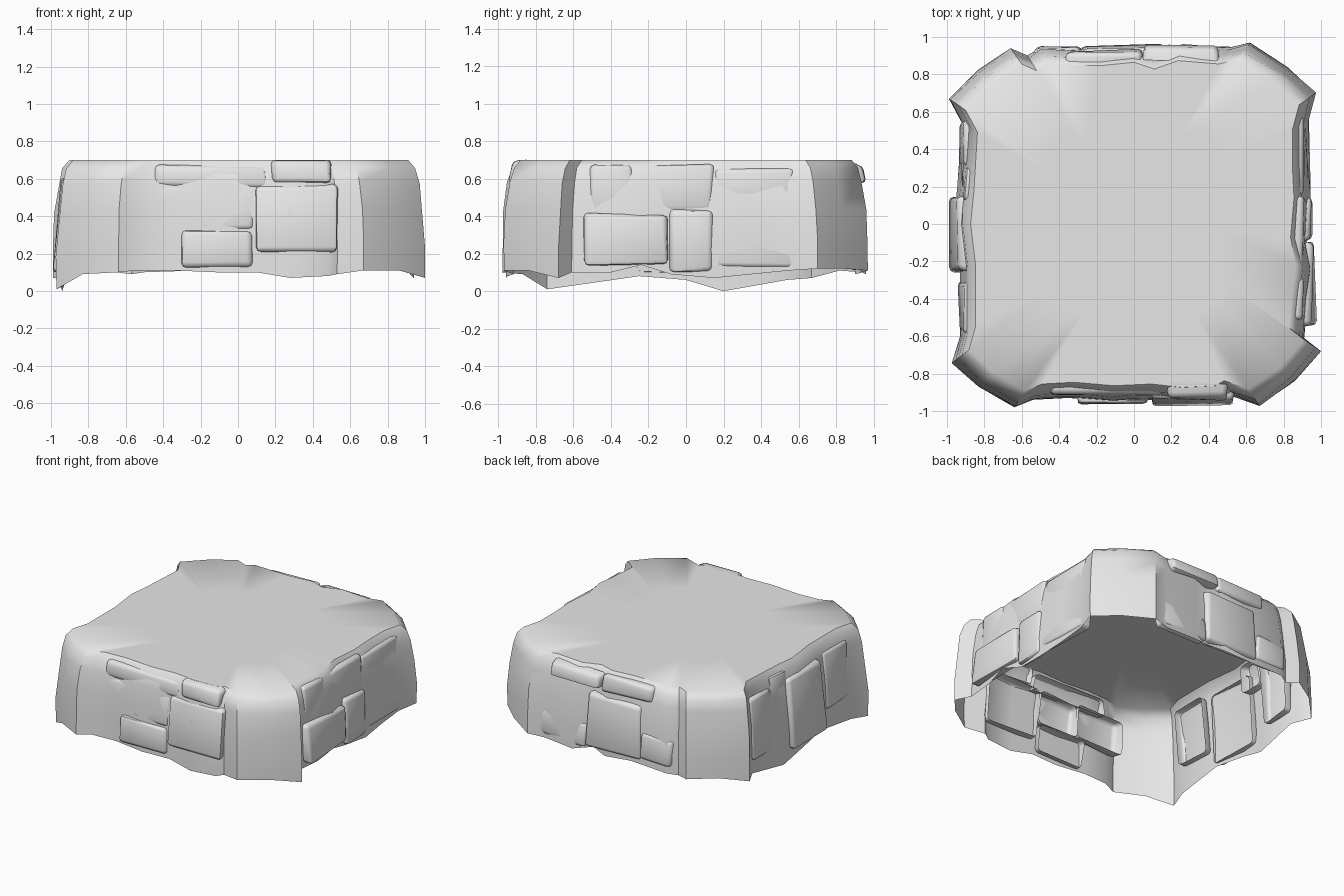
import bpy
import bmesh
import math
import random
from mathutils import Matrix, Vector

random.seed(4)

default_cube = bpy.data.objects.get("Cube")
if default_cube:
    bpy.data.objects.remove(default_cube, do_unlink=True)

TOP = 0.7

stone_grey = bpy.data.materials.new("stone_grey")
stone_grey.use_nodes = True
stone_grey.diffuse_color = (0.8, 0.8, 0.8, 1)
stone_grey.node_tree.nodes["Principled BSDF"].inputs["Base Color"].default_value = (0.8, 0.8, 0.8, 1)


def finish(bm, name, angle):
    """Turn a bmesh into a shaded stone object."""
    mesh = bpy.data.meshes.new(name)
    bm.to_mesh(mesh)
    bm.free()
    mesh.materials.append(stone_grey)
    obj = bpy.data.objects.new(name, mesh)
    bpy.context.collection.objects.link(obj)
    bpy.ops.object.select_all(action="DESELECT")
    obj.select_set(True)
    bpy.context.view_layer.objects.active = obj
    bpy.ops.object.shade_smooth_by_angle(angle=math.radians(angle))
    return obj


# Ragged outline in hundredths: x, y and the height of the lower edge
outline = [
    (-64, -98, 10), (-54, -94, 11), (-35, -93, 11), (-12, -95, 10),
    (10, -94, 10), (28, -96, 7), (48, -95, 8), (53, -92, 9),
    (67, -97, 11), (86, -84, 11), (100, -68, 7), (91, -61, 10),
    (93, -40, 10), (95, -24, 14), (92, -8, 9), (94, 15, 7),
    (93, 35, 9), (93, 55, 11), (97, 70, 12), (82, 84, 12),
    (62, 97, 11), (50, 94, 10), (26, 96, 9), (12, 91, 12),
    (0, 95, 10), (-20, 93, 11), (-50, 94, 10), (-57, 90, 9),
    (-66, 94, 10), (-84, 82, 11), (-99, 67, 7), (-92, 54, 6),
    (-94, 20, 0), (-96, 0, 6), (-93, -25, 8), (-93, -60, 3),
    (-97, -74, 1), (-83, -87, 9),
]

# Wall profile: outline scale, share of the wall height
profile = [(1, 0), (1, 0.25), (0.99, 0.55), (0.97, 0.8), (0.95, 0.93), (0.91, 1), (0.5, 1)]


def build_shell():
    """Hollow block: ragged wall, rounded rim and flat top, open below."""
    bm = bmesh.new()
    rings = []
    for scale, share in profile:
        ring = []
        for x, y, low in outline:
            base = Vector((x, y, low)) / 100
            wobble = random.uniform(-0.006, 0.006) if 0 < share < 1 else 0
            size = scale + wobble
            height = base.z + (TOP - base.z) * share
            ring.append(bm.verts.new((base.x * size, base.y * size, height)))
        rings.append(ring)
    count = len(outline)
    for lower, upper in zip(rings, rings[1:]):
        for i in range(count):
            j = (i + 1) % count
            bm.faces.new((lower[i], lower[j], upper[j], upper[i]))
    bm.faces.new(rings[-1])
    return finish(bm, "rock_shell", 45)


def build_stone(name, turn, left, right, low, high, out):
    """Rounded slab bedded in one side of the wall, leaning in at the top."""
    bm = bmesh.new()
    bmesh.ops.create_cube(bm, size=1)
    depth = 0.07
    for v in bm.verts:
        is_outer = v.co.y < 0
        x = (left + right) / 2 + v.co.x * (right - left)
        z = (low + high) / 2 + v.co.z * (high - low)
        y = -out + z * 0.07 + (0 if is_outer else depth)
        nudge = 0.012
        v.co = (x + random.uniform(-nudge, nudge),
                y + random.uniform(-nudge, nudge),
                z + random.uniform(-nudge, nudge))
    bm.normal_update()
    back = [f for f in bm.faces if f.normal.y > 0.8]
    bmesh.ops.delete(bm, geom=back, context="FACES")
    front_edges = [e for e in bm.edges if not e.is_boundary]
    bmesh.ops.bevel(bm, geom=front_edges, offset=0.025, segments=2,
                    profile=0.5, affect="EDGES", clamp_overlap=True)
    bm.transform(Matrix.Rotation(math.radians(turn), 4, "Z"))
    return finish(bm, name, 50)


# Stones of each side in hundredths: left, right, low, high, outward reach
sides = {
    "front": (0, [(18, 50, 57, 69, 98), (10, 53, 20, 57, 98),
                  (-30, 8, 12, 32, 97), (-60, -22, 32, 56, 95),
                  (-45, 16, 55, 67, 96), (-22, 9, 32, 55, 96)]),
    "right": (90, [(-52, -28, 40, 67, 95), (-54, -10, 14, 41, 98),
                   (-28, 14, 44, 67, 95), (15, 58, 46, 66, 95),
                   (-9, 14, 10, 43, 97), (15, 58, 12, 46, 95)]),
    "back": (180, [(-45, -5, 57, 68, 99), (-5, 37, 56, 68, 97),
                   (-15, 28, 14, 52, 97), (28, 53, 15, 34, 96),
                   (-42, -18, 30, 50, 95), (-55, -16, 12, 30, 96)]),
    "left": (270, [(-55, -30, 15, 60, 95), (-15, 25, 10, 60, 99),
                   (30, 58, 20, 62, 95), (-30, -12, 45, 66, 95)]),
}

build_shell()
for side, (turn, stones) in sides.items():
    for number, stone in enumerate(stones, start=1):
        build_stone(f"{side}_stone_{number}", turn, *[value / 100 for value in stone])
